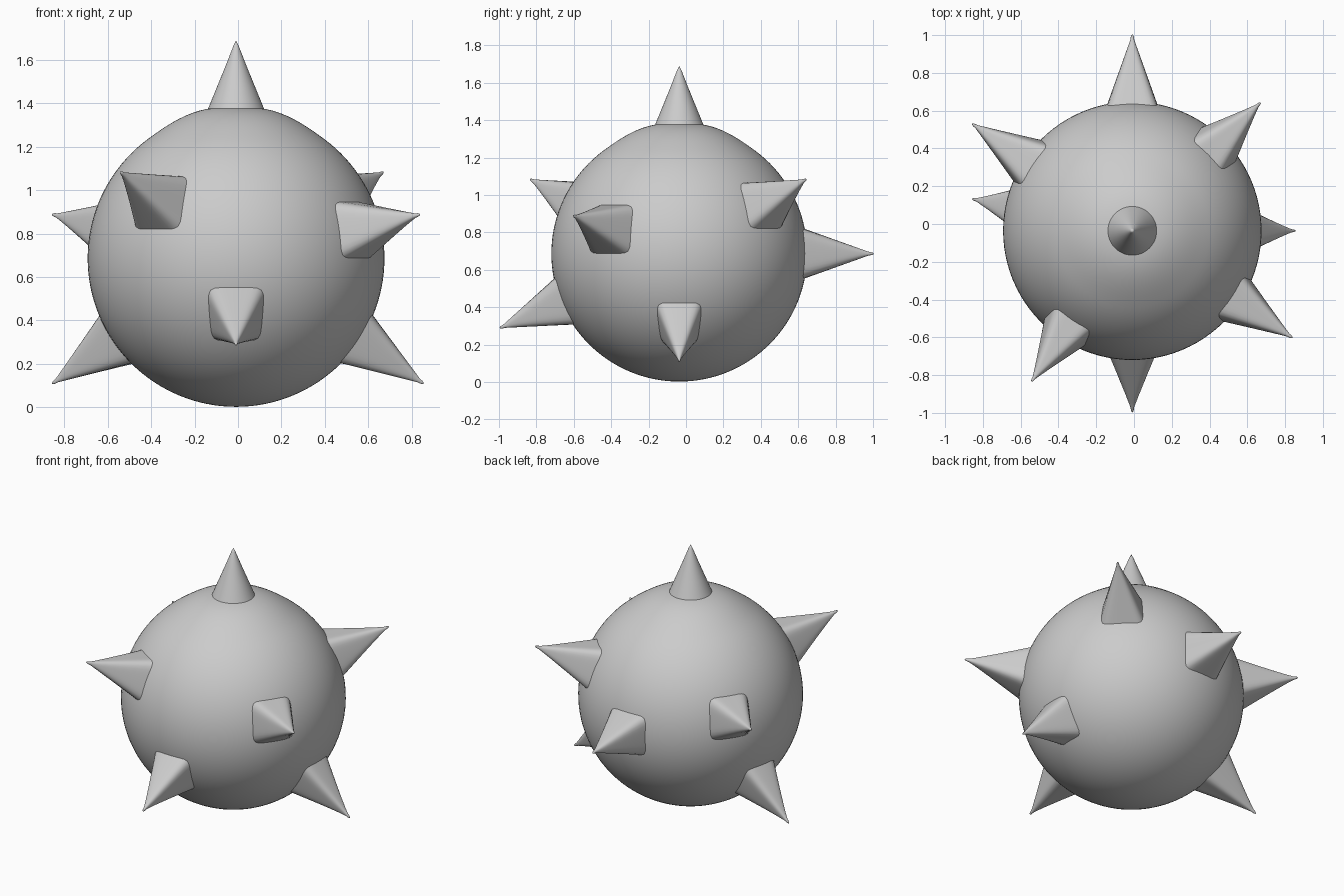
import bpy, bmesh
from math import sin, cos, pi, radians
from mathutils import Vector

if "Cube" in bpy.data.objects:
    bpy.data.objects.remove(bpy.data.objects["Cube"])

C = Vector((-0.009, -0.036, 0.686))   # ball centre
R = 0.684                             # ball radius
REACH = 1.04                          # spike tip distance from centre
HALF = radians(11.25)                 # half angle of a spike base
N = 48


def polar(az, el, dist):
    return Vector((cos(el) * cos(az), cos(el) * sin(az), sin(el))) * dist


def add_object(name, bm):
    bmesh.ops.recalc_face_normals(bm, faces=bm.faces)
    for f in bm.faces:
        f.smooth = True
    me = bpy.data.meshes.new(name)
    bm.to_mesh(me)
    bm.free()
    ob = bpy.data.objects.new(name, me)
    ob.location = C
    bpy.context.collection.objects.link(ob)
    return ob


def loft(name, rings, tip):
    """Skin a list of point rings and close them at a tip."""
    bm = bmesh.new()
    rows = [[bm.verts.new(p) for p in ring] for ring in rings]
    for a, b in zip(rows, rows[1:]):
        for i in range(N):
            j = (i + 1) % N
            bm.faces.new((a[i], a[j], b[j], b[i]))
    end = bm.verts.new(tip)
    for i in range(N):
        bm.faces.new((rows[-1][i], rows[-1][(i + 1) % N], end))
    return add_object(name, bm)


def rounded_square(a, n):
    """Superellipse point: n=2 is a circle, larger n is squarer."""
    c, s = cos(a), sin(a)
    k = (abs(c) ** n + abs(s) ** n) ** (-1 / n)
    return c * k, s * k


def square_spike(name, az, el):
    az, el = radians(az), radians(el)
    tip = polar(az, el, REACH)
    rings = []
    for t in (0, 0.1, 0.25, 0.4, 0.55, 0.7, 0.83, 0.92, 0.965, 0.99):
        n = 7 - 4.8 * min(1, t * 1.1)
        # small rounding at the very tip
        w = 1 - t if t < 0.93 else {0.965: 0.06, 0.99: 0.035}[t]
        ring = []
        for i in range(N):
            u, v = rounded_square(2 * pi * i / N, n)
            base = polar(az + u * HALF, el + v * HALF, R - 0.002)
            centre = polar(az, el, R * cos(HALF))
            axis = centre.lerp(tip, t)
            ring.append(axis + (base - centre) * w)
        rings.append(ring)
    return loft(name, rings, tip)


# ball, drawn up slightly around the top spike
bm = bmesh.new()
bmesh.ops.create_uvsphere(bm, u_segments=96, v_segments=64, radius=R)
for v in bm.verts:
    ang = v.co.angle(Vector((0, 0, 1)))
    k = max(0.0, min(1.0, (radians(36) - ang) / radians(24)))
    v.co *= 1 + 0.026 * k * k * (3 - 2 * k)
add_object("ball", bm)

# round top spike
top_rings = [[(r * cos(2 * pi * i / N), r * sin(2 * pi * i / N), z) for i in range(N)]
             for r, z in ((0.131, 0.685), (0.088, 0.79), (0.046, 0.893), (0.012, 0.98))]
loft("top_spike", top_rings, (0, 0, 1.004))

# square-based side spikes: azimuth, elevation in degrees
for name, az, el in (
    ("front_spike", -90, -22.5),
    ("back_spike", 90, 0),
    ("right_low_spike", 0, -33.75),
    ("left_low_spike", 168.75, -33.75),
    ("front_right_spike", -33.75, 11.25),
    ("front_left_spike", -123.75, 22.5),
    ("back_right_spike", 45, 22.5),
    ("back_left_spike", 146.25, 11.25),
):
    square_spike(name, az, el)
